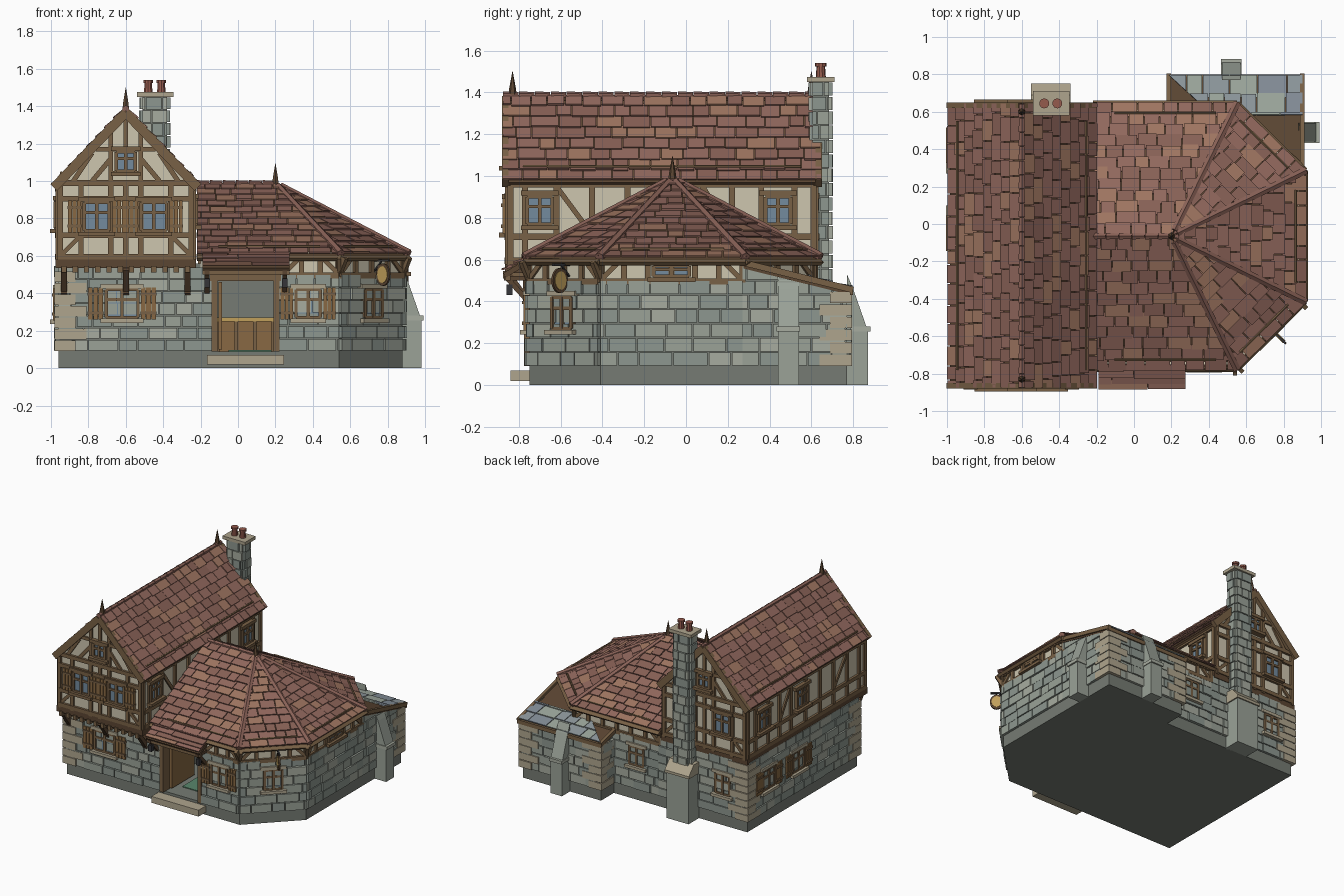
import bpy, bmesh, random, math
from mathutils import Vector as V, Matrix as M

if "Cube" in bpy.data.objects:
    bpy.data.objects.remove(bpy.data.objects["Cube"])
random.seed(4)
MATS, PARTS = {}, {}
def mat(name, *rgb):
    m = bpy.data.materials.new(name)
    m.diffuse_color = [c ** 2.2 for c in rgb] + [1]
    m.use_nodes = True
    m.node_tree.nodes["Principled BSDF"].inputs["Base Color"].default_value = m.diffuse_color
    MATS[name] = m
for n, c in dict(stone=(.60,.63,.59), stone_b=(.55,.59,.56), stone_c=(.65,.67,.62), mortar=(.46,.48,.45), quoin=(.68,.64,.55),
                 tile=(.57,.41,.37), tile_b=(.53,.38,.34), tile_c=(.62,.46,.38), slate=(.56,.60,.62), slate_b=(.62,.66,.62),
                 slate_c=(.52,.56,.60), timber=(.47,.38,.28), dark=(.36,.28,.21), shutter=(.53,.41,.27), plaster=(.80,.77,.68),
                 glass=(.45,.54,.61), iron=(.22,.22,.23), gold=(.75,.62,.36), rug=(.35,.52,.42), pot=(.58,.36,.31)).items():
    mat(n, *c)
STONE, TILE, SLATE = (['stone','stone_b','stone_c'], ['tile','tile_b','tile_c'], ['slate','slate_b','slate_c'])

def finish(name, bm, mats):
    bmesh.ops.recalc_face_normals(bm, faces=bm.faces[:])
    me = bpy.data.meshes.new(name); bm.to_mesh(me); bm.free()
    for m in mats: me.materials.append(MATS[m])
    bpy.context.collection.objects.link(bpy.data.objects.new(name, me))
def part(name, m):
    return PARTS.setdefault((name, m), bmesh.new()) if (name, m) not in PARTS else PARTS[name, m]
def frame(o, u, v=(0,0,1)):           # local axes: u along, v up, n outward
    u, v = V(u).normalized(), V(v).normalized()
    F = M((u, v, u.cross(v))).transposed().to_4x4(); F.translation = V(o)
    return F
I = M.Identity(4)
def lbox(name, m, F, a0, a1, b0, b1, c0, c1):
    T = F @ M.Translation(((a0+a1)/2, (b0+b1)/2, (c0+c1)/2)) @ M.Diagonal((a1-a0, b1-b0, c1-c0, 1))
    bmesh.ops.create_cube(part(name, m), size=1, matrix=T)
def box(name, m, *d): lbox(name, m, I, *d)
def beam(name, m, F, p, q, w=.03, n0=-.02, n1=.015):
    d = V(q) - V(p)
    T = F @ M.Translation(V((*p, 0))) @ M.Rotation(math.atan2(d.y, d.x), 4, 'Z')
    lbox(name, m, T, 0, d.length, -w/2, w/2, n0, n1)
def prism(name, m, pts, vec):
    bm = part(name, m)
    f = bm.faces.new([bm.verts.new(p) for p in pts])
    r = bmesh.ops.extrude_face_region(bm, geom=[f], use_keep_orig=True)
    bmesh.ops.translate(bm, vec=vec, verts=[g for g in r['geom'] if isinstance(g, bmesh.types.BMVert)])
def cyl(name, m, a, b, r1, r2, seg=8):
    d = V(b) - V(a)
    T = M.Translation((V(a)+V(b))/2) @ d.to_track_quat('Z', 'Y').to_matrix().to_4x4()
    bmesh.ops.create_cone(part(name, m), cap_ends=True, segments=seg, radius1=r1, radius2=r2, depth=d.length, matrix=T)
def courses(name, mats, F, poly, rh, lens, th, gap=.006, lap=0, jit=0):
    """Rows of random-length blocks in the uv plane, trimmed to a convex outline."""
    bm = bmesh.new()
    us, vs = [p[0] for p in poly], [p[1] for p in poly]
    rows = max(1, round((max(vs)-min(vs))/rh)); rh = (max(vs)-min(vs))/rows
    for r in range(rows):
        u, v = min(us) - random.uniform(0, lens[0]), min(vs) + r*rh
        while u < max(us):
            L = random.uniform(*lens); h = rh + lap - gap; t = th*random.uniform(.7, 1.2)
            dv = random.uniform(-jit, 0) if r else 0
            T = M.Translation((u+L/2, v+rh/2+lap/2+dv, t/2 + (th if lap else 0))) @ M.Rotation(-th*1.2/rh if lap else 0, 4, 'X')
            g = bmesh.ops.create_cube(bm, size=1, matrix=T @ M.Diagonal((L-gap, h, t*(1 if lap else 2), 1)))
            k = random.choice((0, 0, 1, 1, 2))
            for w in g['verts']:
                for f in w.link_faces: f.material_index = k
            u += L
    for i in range(1 if lap else 0, len(poly)):
        p, q = V(poly[i]), V(poly[(i+1) % len(poly)]); d = q - p
        bmesh.ops.bisect_plane(bm, geom=bm.verts[:]+bm.edges[:]+bm.faces[:], plane_co=(*p, 0), plane_no=(d.y, -d.x, 0), clear_outer=True)
    bmesh.ops.holes_fill(bm, edges=[e for e in bm.edges if e.is_boundary], sides=0)
    bm.transform(F); finish(name, bm, mats)
def roof(name, pts, mats=TILE, rh=.068, lens=(.07, .14)):
    pts = [V(p) for p in pts]; u = (pts[1]-pts[0]).normalized(); n = u.cross(pts[2]-pts[1]).normalized()
    F = frame(pts[0], u, n.cross(u)); inv = F.inverted()
    courses(name, mats, F, [(inv @ p).to_2d() for p in pts], rh, lens, .008, .005, .02, .012)
    prism(name + '_boards', 'dark', pts, -n*.025)
def rect(a, b, c, d): return [(a, c), (b, c), (b, d), (a, d)]
def window(F, u, v, w, h, shut=0, stone=True):
    a, b, c, d = u-w/2, u+w/2, v-h/2, v+h/2
    lbox('window_glass', 'glass', F, a, b, c, d, -.01, .012)
    for x in (a, b, u): lbox('window_frames', 'timber', F, x-.009, x+.009, c, d, -.01, .026)
    for z in (c, d, v+h*.15): lbox('window_frames', 'timber', F, a, b, z-.008, z+.008, -.01, .024)
    m = 'quoin' if stone else 'timber'
    lbox('window_sills', m, F, a-.03, b+.03, c-.028, c-.006, -.01, .045)
    lbox('window_lintels', m, F, a-.03, b+.03, d+.006, d+.03, -.01, .03)
    for s in (-1, 1) if shut else ():
        x = u + s*(w/2 + .014 + shut/2)
        for i in range(3):
            k = x + (i-1)*shut/3
            lbox('shutters', 'shutter', F, k-shut/6+.002, k+shut/6-.002, c-.01, d+.01, 0, .028)
        for z in (c+.025, d-.025): lbox('shutter_battens', 'timber', F, x-shut/2, x+shut/2, z-.008, z+.008, 0, .035)
def timbers(F, posts, rails, z0, z1, braces=()):
    for p in posts: beam('wall_timbers', 'timber', F, (p, z0), (p, z1), .028)
    for z in rails: beam('wall_timbers', 'timber', F, (posts[0], z), (posts[-1], z), .03, -.02, .018)
    for a, b in braces: beam('wall_timbers', 'timber', F, a, b, .024, -.02, .012)

# wall frames
X, Y = (1,0,0), (0,1,0); NX, NY = (-1,0,0), (0,-1,0)
front, upfront = frame((0,-.75,0), X), frame((0,-.85,0), X)
left, upright, right = frame((-.96,0,0), NY), frame((-.24,0,0), Y), frame((.88,0,0), Y)
back, leanback = frame((0,.61,0), NX), frame((0,.77,0), NX)
cham, cham2 = frame((.54,-.75,0), (1,1,0)), frame((.88,.27,0), (-1,1,0))

# plinth and lower walls
prism('plinth', 'mortar', [(-.96,-.75,0),(.54,-.75,0),(.88,-.41,0),(.88,.77,0),(.2,.77,0),(.2,.61,0),(-.96,.61,0)], (0,0,.09))
box('hall_core', 'mortar', -.96, -.2, -.75, .61, .09, .56)
for F, a, b in ((front,-.2,-.13), (front,.21,.54), (cham,0,.481), (right,-.41,.27), (cham2,0,.481), (back,-.54,.2)):
    lbox('wing_core', 'mortar', F, a, b, .09, .5, -.06, 0)
for F, a, b in ((front,-.2,.54), (cham,0,.481), (right,-.41,.27), (cham2,0,.481), (back,-.54,.2)):
    lbox('wing_plaster_band', 'plaster', F, a, b, .5, .62, -.06, 0)
prism('lean_to_core', 'mortar', [(.3,.35,.09),(.3,.77,.09),(.3,.77,.44),(.3,.35,.55)], (.58,0,0))
prism('lean_to_core', 'mortar', [(.2,.58,.09),(.2,.77,.09),(.2,.77,.44),(.2,.58,.49)], (.3,0,0))
prism('lean_to_core', 'mortar', [(.8,.26,.09),(.8,.4,.09),(.8,.4,.54),(.8,.26,.575)], (.08,0,0))
for n, F, poly in (('front_hall', front, rect(-.96,-.14,.09,.54)), ('front_wing', front, rect(.22,.54,.09,.5)),
                   ('chamfer', cham, rect(0,.481,.09,.5)), ('right', right, rect(-.41,.27,.09,.5)),
                   ('lean_to_right', right, [(.27,.09),(.77,.09),(.77,.44),(.27,.57)]), ('lean_to_back', leanback, rect(-.88,-.2,.09,.44)),
                   ('lean_to_left', frame((.2,0,0), NY), rect(-.77,-.61,.09,.44)),
                   ('back_hall', back, rect(.2,.96,.09,.55)), ('back_wing', back, rect(-.2,.2,.09,.5)), ('left', left, rect(-.61,.75,.09,.55))):
    courses('stones_' + n, STONE, F, poly, .066, (.08,.17), .013)
def quoins(x, y, sx, sy, z1):
    n = round((z1-.09)/.06)
    for i in range(n):
        a, b = (.15, .08) if i % 2 else (.09, .13)
        z = .09 + i*(z1-.09)/n
        xs, ys = sorted((x+sx*.022, x-sx*a)), sorted((y+sy*.025, y-sy*b))
        box('quoins', 'quoin', *xs, *ys, z+.002, z+(z1-.09)/n-.004)
quoins(-.96,-.75,-1,-1,.52); quoins(-.96,.61,-1,1,.54); quoins(.88,.77,1,1,.45); quoins(.2,.77,-1,1,.45)
for F, u in ((right, .49), (leanback, -.52)):      # buttresses
    prism('buttresses', 'stone', [F @ V((u-.05, z, n)) for n, z in ((0,.0),(.1,.0),(.1,.26),(.03,.46),(0,.53))], F.to_3x3() @ V((.1,0,0)))
    lbox('buttress_caps', 'stone_c', F, u-.056, u+.056, .255, .28, 0, .112)

# hall upper floor, jetty and roof
prism('upper_floor', 'plaster', [(-.96,-.85,.56),(-.24,-.85,.56),(-.24,-.85,.985),(-.6,-.85,1.35),(-.96,-.85,.985)], (0,1.47,0))
box('jetty_beam', 'dark', -.975, -.225, -.865, .63, .535, .58)
for i in range(12):
    x = -.93 + i*.06
    box('joist_ends', 'timber', x-.014, x+.014, -.875, -.72, .51, .545)
for x in (-.93, -.6, -.27):
    S = frame((x,0,0), Y)
    beam('jetty_brackets', 'dark', S, (-.755,.4), (-.85,.53), .03, -.016, .016)
    beam('jetty_brackets', 'dark', S, (-.765,.4), (-.765,.53), .03, -.016, .016)
for F, s in ((upfront, 1), (frame((0,.62,0), NX), -1)):    # gable walls
    f = lambda *p: tuple((q[0]*s, q[1]) for q in p)
    timbers(F, [s*x for x in (-.95,-.84,-.68,-.6,-.52,-.36,-.25)], (.595,.71,.905,.99), .57, .99,
            [f((-.95,.6),(-.84,.71)), f((-.25,.6),(-.36,.71))])
    for a, b in (((-.68,1),(-.68,1.26)), ((-.52,1),(-.52,1.26)), ((-.76,1.17),(-.44,1.17)), ((-.6,1.17),(-.6,1.34)), ((-.68,1.04),(-.52,1.04)),
                 ((-.88,1.0),(-.78,1.15)), ((-.32,1.0),(-.42,1.15)), ((-.78,1),(-.68,1.12)), ((-.42,1),(-.52,1.12))):
        beam('gable_timbers', 'timber', F, *f(a, b), .026, -.02, .013)
    for e in (-.985, -.215): beam('bargeboards', 'timber', F, *f((e,.965),(-.6,1.365)), .05, 0, .03)
    window(F, s*-.6, 1.105, .1, .1, stone=False)
for x in (-.755, -.45): window(upfront, x, .81, .135, .15, .075, False)
window(frame((0,.62,0), NX), .76, .81, .13, .15, 0, False)
P = (-.84,-.77,-.62,-.45,-.28,-.1,.08,.22,.36,.52,.61)
for F, s in ((upright, 1), (left, -1)):
    timbers(F, [s*p for p in P], (.595,.71,.96), .57, .98, [((s*-.45,.72),(s*-.62,.95)), ((s*.22,.72),(s*.08,.95))])
for y in (-.70, .44): window(upright, y, .835, .12, .13, 0, False)
for y in (-.05, .42): window(left, -y, .82, .13, .14, 0, False)
E, R = .97, 1.38
roof('hall_roof_right', [(-.21,-.875,E), (-.21,.645,E), (-.6,.645,R), (-.6,-.875,R)])
roof('hall_roof_left', [(-.985,.645,E), (-.985,-.875,E), (-.6,-.875,R), (-.6,.645,R)])
def ridge(a, b, n, r=.02):
    a, b = V(a), V(b)
    for i in range(n): cyl('ridge_tiles', 'tile_b', a.lerp(b, i/n), a.lerp(b, (i+.96)/n), r, r*.85, 6)
ridge((-.6,-.875,1.385), (-.6,.645,1.385), 20)
for x, y, z in ((-.6,-.83,1.39), (-.6,.6,1.39), (.2,-.065,.985)):
    cyl('finials', 'dark', (x,y,z), (x,y,z+.03), .02, .016, 6); cyl('finials', 'dark', (x,y,z+.03), (x,y,z+.11), .016, .001, 6)
def guard(a, b): cyl('snow_guards', 'timber', a, b, .007, .007, 6)
for x in (-.945, -.255): guard((x,-.78,1.045), (x,.55,1.045))

# wing roof, hips and timber band
A, B, C, D, Ee, Fp = [V((x, y, .6)) for x, y in ((-.22,-.775),(.55,-.775),(.915,-.415),(.915,.285),(.55,.645),(-.22,.645))]
r0, r1 = V((-.22,-.065,.98)), V((.2,-.065,.98))
roof('wing_roof_front', [A, B, r1, r0]); roof('wing_roof_chamfer', [B, C, r1]); roof('wing_roof_right', [C, D, r1])
roof('wing_roof_back_chamfer', [D, Ee, r1]); roof('wing_roof_back', [Ee, Fp, r0, r1])
ridge(r0 + V((0,0,.005)), r1 + V((0,0,.005)), 6)
for p in (B, C, D, Ee): ridge(p + V((0,0,.012)), r1 + V((0,0,.008)), 1, .023)
for p, q in ((A,B), (B,C), (C,D), (D,Ee), (Ee,Fp)):
    cyl('eaves_fascia', 'timber', p - V((0,0,.012)), q - V((0,0,.012)), .016, .016, 4)
    c = V((.2,-.065,.98))
    guard(p.lerp(c,.07).lerp(q.lerp(c,.07),.12) + V((0,0,.025)), p.lerp(c,.07).lerp(q.lerp(c,.07),.88) + V((0,0,.025)))
for F, a, b, n in ((front,.24,.54,3), (cham,0,.481,4), (right,-.41,.27,6), (cham2,.1,.481,3), (back,-.54,.2,6)):
    ps = [a + (b-a)*i/n for i in range(n+1)]
    timbers(F, ps, (.495,.59), .49, .6, [((ps[0],.5),(ps[0]+.09,.59)), ((ps[-1],.5),(ps[-1]-.09,.59))])
for F, u in ((front,.54), (cham,.481), (cham,0)):
    beam('eaves_braces', 'timber', frame(F @ V((u,0,0)), (F.to_3x3() @ V((0,0,1)))), (0,.5), (.05,.59), .022, -.012, .012)
window(right, -.07, .545, .17, .05, 0, False)

# lower windows
window(front, -.62, .345, .17, .15, .085); window(front, .375, .345, .13, .15, .07); window(cham, .24, .345, .13, .15)
window(back, .01, .35, .12, .14); window(back, .76, .33, .12, .15)
for y in (0, .37): window(left, -y, .34, .14, .15, .075)

# lean-to roof
roof('lean_to_roof', [(.9,.795,.455), (.185,.795,.455), (.185,.58,.508), (.42,.58,.508), (.75,.28,.582), (.9,.28,.582)], SLATE, .1, (.08,.16))
for x in (.185, .9):
    beam('lean_to_barges', 'timber', frame((x,0,0), Y), (.8,.455), (.28 if x > .5 else .6,.584 if x > .5 else .504), .03, -.012, .012)
box('lean_to_fascia', 'timber', .18, .91, .785, .8, .43, .46)

# chimney
box('chimney_base', 'stone', -.54, -.35, .6, .74, 0, .36)
prism('chimney_shoulder', 'quoin', [(-.55,.6,.36),(-.55,.75,.36),(-.55,.75,.38),(-.55,.69,.45),(-.55,.6,.45)], (.21,0,0))
box('chimney_shaft', 'mortar', -.51, -.38, .605, .685, .4, 1.46)
for i, (F, a, b) in enumerate(((frame((0,.685,0),NX),.38,.51), (frame((-.38,0,0),Y),.605,.685), (frame((-.51,0,0),NY),-.685,-.605), (frame((0,.605,0),X),-.51,-.38))):
    courses('chimney_stones_%d' % i, STONE, F, rect(a, b, .42 if i < 3 else 1.1, 1.45), .07, (.06,.1), .011)
box('chimney_cap', 'quoin', -.54, -.345, .58, .71, 1.45, 1.475)
for x in (-.48, -.41):
    cyl('chimney_pots', 'pot', (x,.645,1.475), (x,.645,1.53), .024, .02, 10); cyl('chimney_pots', 'pot', (x,.645,1.525), (x,.645,1.54), .027, .027, 10)

# doorway, porch and interior
for x in (-.125, .205): box('door_posts', 'timber', x-.016, x+.016, -.775, -.69, .09, .5)
box('door_lintel', 'timber', -.15, .23, -.775, -.69, .465, .5)
box('door_leaf', 'shutter', -.105, -.085, -.7, -.42, .1, .46)
box('door_steps', 'quoin', -.165, .245, -.84, -.74, .02, .07)
box('counter', 'shutter', -.15, .4, .0, .12, .09, .25); box('counter_top', 'gold', -.17, .42, -.02, .14, .25, .27)
for i in range(5): box('counter_posts', 'timber', -.12+i*.1, -.1+i*.1, -.012, 0, .09, .25)
box('rug', 'rug', -.05, .18, -.62, -.2, .09, .096)
roof('porch_roof', [(-.19,-.875,.535), (.275,-.875,.535), (.275,-.745,.615), (-.19,-.745,.615)], TILE, .038, (.3,.5))
box('porch_beam', 'timber', -.19, .275, -.865, -.84, .5, .525)
for x in (-.165, .25):
    S = frame((x,0,0), Y)
    beam('porch_brackets', 'dark', S, (-.755,.4), (-.855,.51), .024, -.013, .013); beam('porch_brackets', 'dark', S, (-.74,.51), (-.87,.51), .022, -.013, .013)
    box('lanterns', 'iron', x-.014, x+.014, -.86, -.83, .43, .48)

# hanging sign
S = frame(cham @ V((.27,0,0)), (1,-1,0))
beam('sign_arm', 'iron', S, (0,.575), (.11,.575), .012, -.006, .006); beam('sign_arm', 'iron', S, (0,.52), (.05,.57), .008, -.004, .004)
for m, k, t in (('dark', 1, .012), ('gold', .75, .018)):
    bmesh.ops.create_cone(part('sign_board', m), cap_ends=True, segments=16, radius1=1, radius2=1, depth=1,
                          matrix=S @ M.Translation((.065,.5,0)) @ M.Diagonal((.05*k,.06*k,t,1)))

for (n, m), bm in PARTS.items(): finish(n if n != 'sign_board' else n + '_' + m, bm, [m])
